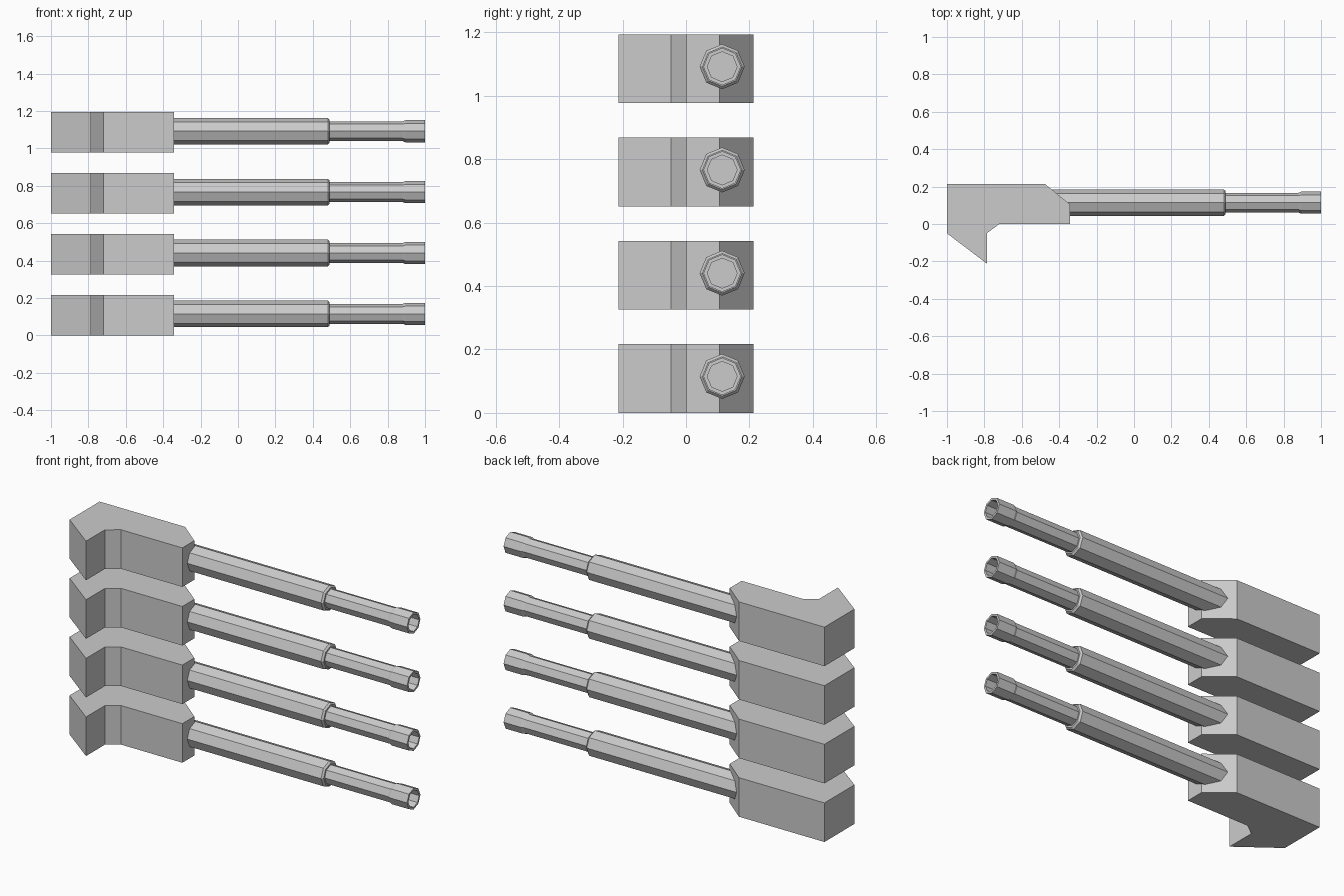
import bpy
import bmesh
import math

if "Cube" in bpy.data.objects:
    bpy.data.objects.remove(bpy.data.objects["Cube"])

PITCH, HEIGHT = 0.3255, 0.217
AXIS_Y, AXIS_Z, SIDES = 0.114, 0.115, 8

# Mount outline seen from above
MOUNT = [(-1, 0.213), (-1, -0.05), (-0.785, -0.213), (-0.785, -0.048),
         (-0.72, 0), (-0.342, 0), (-0.342, 0.105), (-0.475, 0.213)]
# Barrel profile (x, radius): sleeve, step, thin tube, flared muzzle, bore
BARREL = [(-0.45, 0.071), (0.48, 0.071), (0.49, 0.062), (0.49, 0.053),
          (0.88, 0.053), (0.895, 0.059), (1.0, 0.059), (1.0, 0.047), (0.9, 0.047)]


def finish(bm, name):
    bmesh.ops.recalc_face_normals(bm, faces=bm.faces)
    mesh = bpy.data.meshes.new(name)
    bm.to_mesh(mesh)
    bm.free()
    obj = bpy.data.objects.new(name, mesh)
    bpy.context.collection.objects.link(obj)
    return obj


def make_mount(name, z):
    bm = bmesh.new()
    face = bm.faces.new([bm.verts.new((x, y, z)) for x, y in MOUNT])
    ext = bmesh.ops.extrude_face_region(bm, geom=[face], use_keep_orig=True)
    top = [g for g in ext["geom"] if isinstance(g, bmesh.types.BMVert)]
    bmesh.ops.translate(bm, verts=top, vec=(0, 0, HEIGHT))
    return finish(bm, name)


def make_barrel(name, z):
    bm = bmesh.new()
    rings = []
    for x, r in BARREL:
        angles = [2 * math.pi * i / SIDES for i in range(SIDES)]
        rings.append([bm.verts.new((x, AXIS_Y + r * math.cos(a),
                                    z + AXIS_Z + r * math.sin(a))) for a in angles])
    for a, b in zip(rings, rings[1:]):
        for i in range(SIDES):
            j = (i + 1) % SIDES
            bm.faces.new((a[i], a[j], b[j], b[i]))
    bm.faces.new(rings[0])
    bm.faces.new(rings[-1])
    return finish(bm, name)


# Four stacked mount and barrel pairs
for n in range(4):
    make_mount(f"mount_{n + 1}", n * PITCH)
    make_barrel(f"barrel_{n + 1}", n * PITCH)
